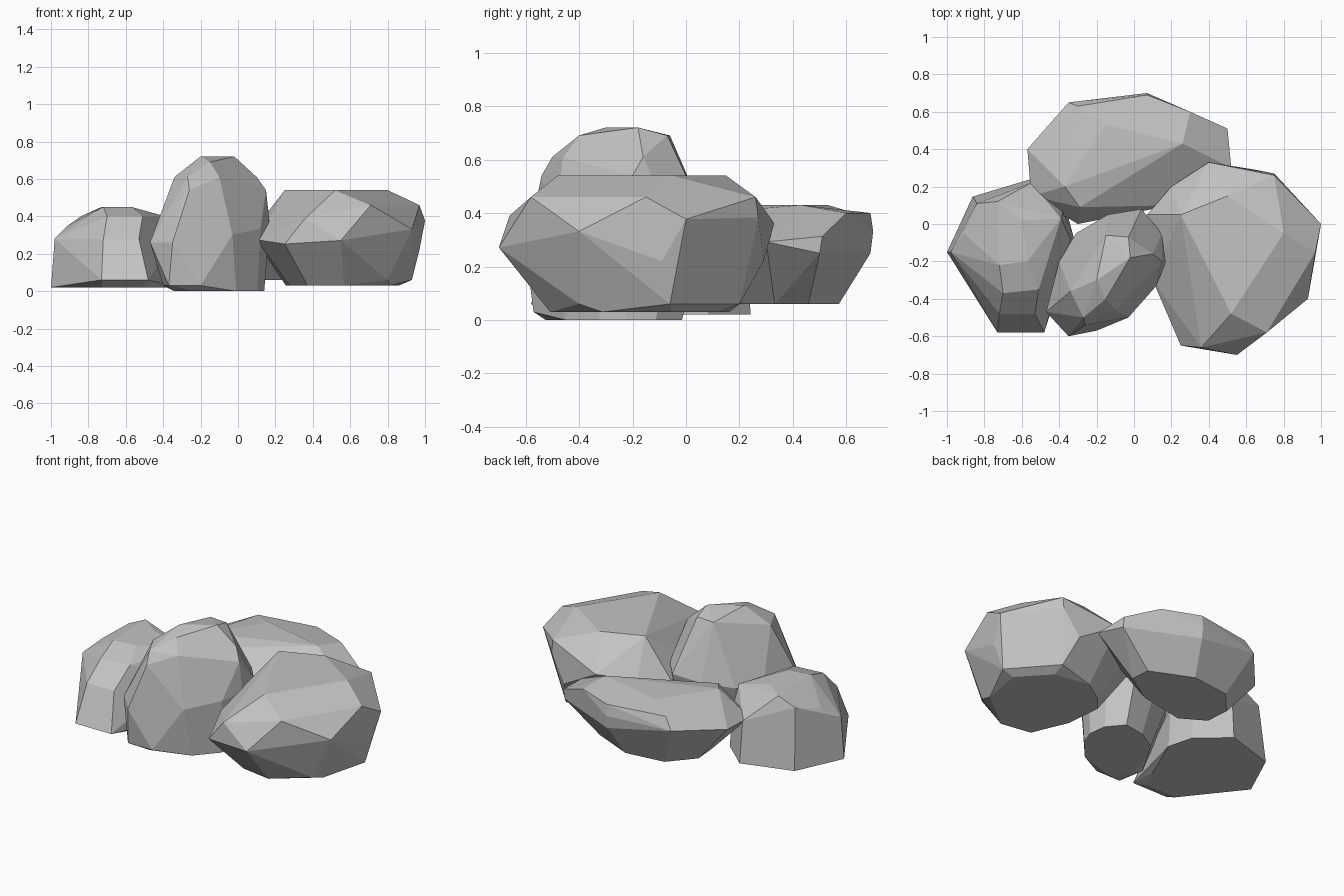
import bpy
import bmesh
import math
from mathutils import Vector

default_cube = bpy.data.objects.get("Cube")
if default_cube:
    bpy.data.objects.remove(default_cube, do_unlink=True)


def make_stone_material(name, brightness):
    """Plain matt grey used by every boulder."""
    colour = (brightness, brightness, brightness, 1)
    material = bpy.data.materials.new(name)
    material.use_nodes = True
    material.diffuse_color = colour
    shader = material.node_tree.nodes["Principled BSDF"]
    shader.inputs["Base Color"].default_value = colour
    shader.inputs["Roughness"].default_value = .9
    return material


def tier(outline, height):
    """Lay a flat outline at the given height."""
    return [Vector((x, y, height)) for x, y in outline]


def tilted_waist(outline, pivot, height, tilt):
    """Lay the widest outline on a plane that leans about the pivot."""
    centre, slope = Vector(pivot), Vector(tilt)
    return [Vector((x, y, height + slope.dot(Vector((x, y)) - centre)))
            for x, y in outline]


def resting_foot(outline, pivot, scale, height):
    """Shrink or spread the widest outline about a pivot to form the foot."""
    centre = Vector(pivot)
    shrunk = [centre + (Vector(corner) - centre) * scale for corner in outline]
    return tier(shrunk, height)


def wrap_corners(bm, corners):
    """Wrap a convex skin around the corners and discard the buried ones."""
    for corner in corners:
        bm.verts.new(corner)
    bmesh.ops.convex_hull(bm, input=bm.verts[:])
    buried = [vert for vert in bm.verts if not vert.link_faces]
    bmesh.ops.delete(bm, geom=buried, context='VERTS')


def merge_facets(bm, angle):
    """Join nearly level triangles into broad chiselled facets."""
    bmesh.ops.dissolve_limit(bm, angle_limit=angle,
                             verts=bm.verts[:], edges=bm.edges[:])
    bmesh.ops.recalc_face_normals(bm, faces=bm.faces[:])
    for face in bm.faces:
        face.smooth = False


def make_boulder(name, outline, waist, tilt, pivot, foot, ground, tiers):
    """Build one stone from its widest outline, its foot and extra tiers."""
    corners = tilted_waist(outline, pivot, waist, tilt)
    corners += resting_foot(outline, pivot, foot, ground)
    for height, tier_outline in tiers.items():
        corners += tier(tier_outline, height)

    bm = bmesh.new()
    wrap_corners(bm, corners)
    merge_facets(bm, math.radians(8))

    mesh = bpy.data.meshes.new(name)
    bm.to_mesh(mesh)
    bm.free()
    mesh.materials.append(stone)
    boulder = bpy.data.objects.new(name, mesh)
    bpy.context.scene.collection.objects.link(boulder)


stone = make_stone_material("grey stone", .55)

# Broad overhanging stone on the model's left
make_boulder(
    name="left_boulder",
    outline=[(.1, -.3), (.07, .05), (.2, .2), (.4, .33), (.75, .27),
             (1, 0), (.93, -.4), (.55, -.7), (.25, -.65)],
    waist=.33, tilt=(.08, .1), pivot=(.6, -.15), foot=.65, ground=.03,
    tiers={
        .06: [(.93, -.06), (.7, .2), (.8, -.4)],
        .22: [(.97, -.09), (.65, .29), (.78, -.47)],
        .39: [(.36, -.66)],
        .46: [(.97, -.15), (.75, .26), (.71, -.58)],
        .54: [(.25, .05), (.5, .15), (.8, -.05), (.52, -.48)],
    },
)

# Tall domed stone in the middle
make_boulder(
    name="middle_boulder",
    outline=[(-.47, -.47), (-.35, -.6), (-.03, -.5), (.12, -.33), (.17, -.2),
             (.15, -.05), (.04, .08), (-.14, .05), (-.31, -.05), (-.4, -.2)],
    waist=.33, tilt=(.1, .1), pivot=(.05, -.3), foot=.75, ground=0,
    tiers={
        .03: [(-.4, -.4), (-.37, -.57), (-.2, -.57), (.14, -.2)],
        .54: [(-.26, -.54), (.15, -.2), (0, 0)],
        .61: [(-.27, -.5), (-.34, -.36), (-.1, -.46), (.1, -.16)],
        .69: [(-.15, -.06), (-.03, -.07), (-.15, -.4)],
        .72: [(-.2, -.3), (-.02, -.18)],
    },
)

# Squarer stone on the model's right
make_boulder(
    name="right_boulder",
    outline=[(-.98, -.15), (-.85, .13), (-.55, .22), (-.38, .07),
             (-.34, -.08), (-.46, -.36), (-.53, -.48), (-.72, -.48)],
    waist=.28, tilt=(0, 0), pivot=(-.65, -.15), foot=1.06, ground=.02,
    tiers={
        .06: [(-.73, -.58), (-.48, -.58)],
        .35: [(-.91, -.05)],
        .4: [(-.84, .11), (-.7, -.37), (-.51, -.35), (-.39, .03)],
        .45: [(-.73, .12), (-.6, .02), (-.72, -.22), (-.57, -.2)],
    },
)

# Wide flat-topped stone at the back
make_boulder(
    name="back_boulder",
    outline=[(-.57, .4), (-.55, .15), (-.3, 0), (.2, .1),
             (.52, .3), (.5, .51), (.07, .7), (-.35, .65)],
    waist=.3, tilt=(0, .1), pivot=(-.05, .38), foot=.6, ground=.06,
    tiers={
        .25: [(.07, .69), (.5, .5)],
        .4: [(-.3, .63), (.07, .69), (.3, .6), (-.29, .09)],
        .43: [(-.15, .53), (.26, .43), (-.37, .2)],
    },
)
